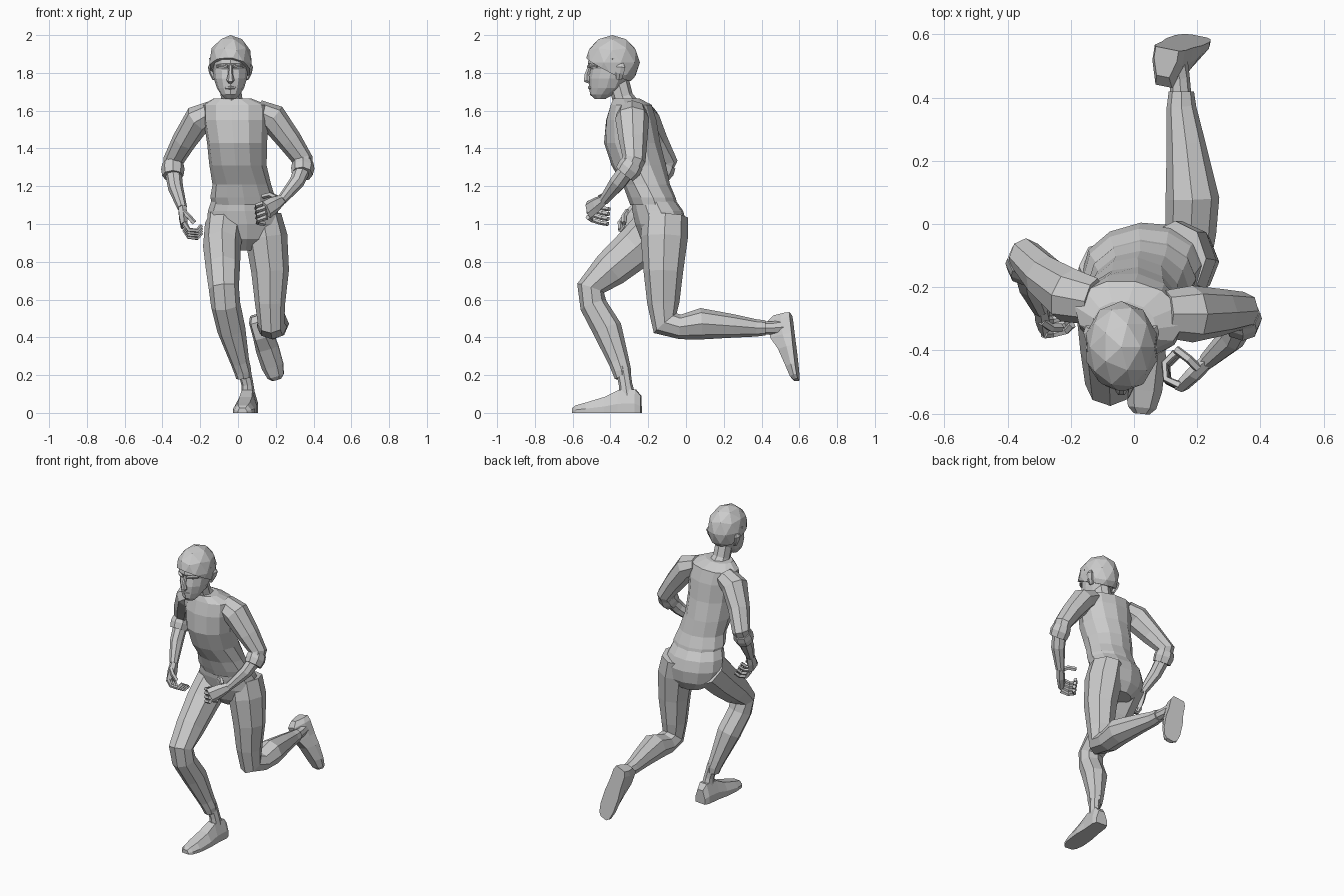
import bpy, bmesh, math
from mathutils import Vector as V


def skin(name, rings):
    """Bridge equal-sized point rings into a closed flat-shaded mesh."""
    bm = bmesh.new()
    vr = [[bm.verts.new(p) for p in r] for r in rings]
    n = len(vr[0])
    for a, b in zip(vr, vr[1:]):
        for i in range(n):
            bm.faces.new((a[i], a[(i + 1) % n], b[(i + 1) % n], b[i]))
    bm.faces.new(vr[0][::-1])
    bm.faces.new(vr[-1])
    bmesh.ops.recalc_face_normals(bm, faces=bm.faces)
    me = bpy.data.meshes.new(name)
    bm.to_mesh(me)
    bm.free()
    ob = bpy.data.objects.new(name, me)
    bpy.context.collection.objects.link(ob)
    return ob


def ring(c, side, depth, rx, ry, n):
    return [c + side * rx * math.cos(2 * math.pi * i / n)
            + depth * ry * math.sin(2 * math.pi * i / n) for i in range(n)]


def limb(name, secs, hint=(1, 0, 0), n=8):
    """Tube along a path; section = x, y, z, radius along hint, other radius."""
    pts = [V(s[:3]) for s in secs]
    rings = []
    for i, s in enumerate(secs):
        t = V((0, 0, 0))
        if i:
            t += (pts[i] - pts[i - 1]).normalized()
        if i < len(pts) - 1:
            t += (pts[i + 1] - pts[i]).normalized()
        t.normalize()
        h = V(hint)
        side = (h - t * h.dot(t)).normalized()
        rings.append(ring(pts[i], side, t.cross(side), s[3], s[-1], n))
    return skin(name, rings)


def stack(name, secs, n=12):
    """Level slices; section = z, centre x, front y, back y, half width, twist."""
    rings = []
    for z, cx, y0, y1, hw, k in secs:
        side = V((1, k, 0)).normalized()
        rings.append(ring(V((cx, (y0 + y1) / 2, z)), side, V((-side.y, side.x, 0)),
                          hw, (y1 - y0) / 2, n))
    return skin(name, rings)


def shoe(name, heel, fwd, up):
    heel, f, u = V(heel), V(fwd).normalized(), V(up)
    u = (u - f * u.dot(f)).normalized()
    s = f.cross(u)
    rings = []
    for t, w, h in [(0, .038, .09), (.03, .05, .125), (.12, .052, .12), (.19, .06, .085),
                    (.29, .058, .055), (.345, .045, .04), (.365, .025, .025)]:
        prof = [(-w, 0), (w, 0), (w, .4 * h), (.55 * w, h), (-.55 * w, h), (-w, .4 * h)]
        rings.append([heel + f * t + s * a + u * b for a, b in prof])
    return skin(name, rings)


def hand(name, wrist, knuckle, spread, curl, thumb):
    w, k, s = V(wrist), V(knuckle), V(spread).normalized()
    m = w.lerp(k, .5)
    limb(name + "_palm", [(*w, .027, .024), (*m, .043, .026), (*k, .05, .02)], s, 6)
    for i in range(4):
        p = k + s * (i - 1.5) * .026
        secs = [(*p, .014)]
        for c in curl:
            p = p + V(c)
            secs.append((*p, .012))
        limb(f"{name}_finger_{i + 1}", secs, s, 5)
    p, secs = w.lerp(k, .35) + s * thumb[0], []
    for c in [(0, 0, 0)] + thumb[1:]:
        p = p + V(c)
        secs.append((*p, .014))
    limb(name + "_thumb", secs, s, 5)


# Shirt body and trousers seat
stack("shirt_body", [
    (1.10, .03, -.295, -.045, .165, .05), (1.14, .025, -.31, -.055, .172, .05),
    (1.21, .02, -.335, -.085, .155, 0), (1.31, .0, -.395, -.105, .152, -.08),
    (1.43, -.005, -.435, -.135, .16, -.12), (1.55, -.01, -.425, -.155, .175, -.17),
    (1.63, -.015, -.40, -.18, .175, -.17), (1.665, -.03, -.385, -.245, .10, -.17)])
stack("trouser_seat", [
    (.86, .035, -.18, -.04, .09, .1), (.92, .035, -.24, -.005, .17, .1),
    (1.0, .035, -.27, .005, .20, .1), (1.07, .025, -.285, -.015, .185, .08),
    (1.14, .025, -.29, -.065, .16, .05)])

# Trouser legs: planted right leg, trailing left leg, gathered cuffs
limb("right_trouser_leg", [
    (-.07, -.14, 1.0, .105, .125), (-.085, -.26, .88, .10, .115), (-.08, -.40, .76, .09, .098),
    (-.075, -.505, .66, .08, .075), (-.065, -.49, .57, .078, .072), (-.035, -.415, .44, .075, .078),
    (.01, -.355, .27, .05, .055), (.025, -.34, .22, .046, .05), (.03, -.335, .185, .04, .042)])
limb("left_trouser_leg", [
    (.13, -.11, 1.04, .10, .12), (.15, -.115, .93, .112, .125), (.17, -.12, .75, .10, .105),
    (.17, -.12, .58, .08, .085), (.175, -.11, .475, .07, .08), (.18, -.03, .455, .08, .065),
    (.185, .08, .472, .085, .083), (.165, .25, .46, .062, .062), (.15, .37, .45, .047, .046),
    (.15, .42, .45, .04, .04)])

# Ankles and shoes
limb("right_ankle", [(.03, -.335, .24, .035, .038), (.05, -.32, .15, .032, .036),
                     (.055, -.31, .08, .038, .045)])
limb("left_ankle", [(.15, .38, .45, .034, .034), (.145, .46, .45, .032, .034),
                    (.13, .52, .455, .04, .04)])
shoe("right_shoe", (.06, -.238, 0), (-.1, -1, 0), (0, 0, 1))
shoe("left_shoe", (.105, .555, .525), (.1, .04, -.345), (-.2, -1, 0))

# Sleeves rolled at the elbow, with a cuff band
limb("right_sleeve", [(-.13, -.245, 1.595, .075, .06), (-.21, -.225, 1.555, .088, .078),
                      (-.285, -.165, 1.44, .07, .065), (-.342, -.105, 1.335, .06, .055),
                      (-.345, -.135, 1.275, .056, .052)], (0, 1, 0))
limb("left_sleeve", [(.10, -.285, 1.60, .075, .06), (.185, -.285, 1.56, .09, .078),
                     (.275, -.28, 1.44, .075, .065), (.342, -.275, 1.34, .062, .055),
                     (.342, -.31, 1.275, .058, .05)], (0, 1, 0))
limb("right_cuff", [(-.345, -.11, 1.32, .06, .056), (-.345, -.125, 1.29, .066, .062),
                    (-.345, -.145, 1.255, .058, .056)], (0, 1, 0))
limb("left_cuff", [(.343, -.28, 1.325, .06, .056), (.343, -.30, 1.295, .066, .062),
                   (.34, -.325, 1.265, .058, .056)], (0, 1, 0))

# Forearms and curled hands
limb("right_forearm", [(-.345, -.12, 1.29, .045, .045), (-.33, -.19, 1.19, .045, .04),
                       (-.295, -.27, 1.085, .028, .026)], (0, 1, 0))
limb("left_forearm", [(.345, -.30, 1.30, .045, .045), (.31, -.36, 1.22, .046, .04),
                      (.23, -.435, 1.125, .028, .026)], (0, 1, 0))
hand("right_hand", (-.295, -.265, 1.09), (-.285, -.315, .99), (0, -.87, .5),
     [(.025, 0, -.04), (.045, .01, -.005), (.02, .02, .025)],
     [.03, (.03, -.02, -.03), (.03, .0, -.035)])
hand("left_hand", (.235, -.43, 1.13), (.15, -.515, 1.075), (.1, -.1, -1),
     [(-.045, .02, -.015), (-.005, .05, -.015), (.035, .035, -.005)],
     [-.03, (-.03, .03, .015), (-.04, .03, -.01)])

# Neck and head
HX = -.04
limb("neck", [(-.03, -.305, 1.61, .075, .07), (-.035, -.335, 1.67, .056, .056),
              (HX, -.36, 1.76, .055, .058)])
stack("head", [
    (1.663, HX, -.485, -.425, .03, 0), (1.685, HX, -.508, -.385, .05, 0),
    (1.72, HX, -.512, -.33, .072, 0), (1.77, HX, -.515, -.30, .088, 0),
    (1.82, HX, -.505, -.28, .093, 0), (1.85, HX, -.52, -.275, .096, 0),
    (1.92, HX, -.505, -.275, .09, 0), (1.96, HX, -.46, -.31, .05, 0)])

# Face details
limb("nose", [(HX, -.508, 1.84, .01, .01), (HX, -.525, 1.79, .014, .014),
              (HX, -.525, 1.762, .021, .02), (HX, -.51, 1.75, .014, .01)], n=6)
limb("lips", [(HX - .03, -.495, 1.72, .006, .008), (HX, -.511, 1.722, .01, .009),
              (HX + .03, -.495, 1.72, .006, .008)], (0, 0, 1), 6)
for side, sx in (("right", -1), ("left", 1)):
    limb(side + "_brow", [(HX + sx * .015, -.517, 1.834, .008, .01),
                          (HX + sx * .045, -.505, 1.84, .01, .01),
                          (HX + sx * .072, -.47, 1.835, .007, .008)], (0, 0, 1), 5)
    limb(side + "_ear", [(HX + sx * .085, -.355, 1.765, .01, .016),
                         (HX + sx * .10, -.35, 1.80, .013, .024),
                         (HX + sx * .107, -.345, 1.83, .013, .027),
                         (HX + sx * .10, -.345, 1.85, .008, .015)], n=6)
    limb(side + "_sideburn", [(HX + sx * .093, -.39, 1.88, .02, .035),
                              (HX + sx * .09, -.39, 1.82, .012, .02)], n=6)

# Hair cap, cut from the fringe down to the nape
bm = bmesh.new()
bmesh.ops.create_icosphere(bm, subdivisions=2, radius=1)
for v in bm.verts:
    v.co = V((HX + v.co.x * .117, -.39 + v.co.y * .146, 1.855 + v.co.z * .145))
cut = bmesh.ops.bisect_plane(bm, geom=bm.verts[:] + bm.edges[:] + bm.faces[:],
                             plane_co=(HX, -.53, 1.88), plane_no=(.12, .52, 1), clear_inner=True)
bmesh.ops.contextual_create(bm, geom=[e for e in cut["geom_cut"] if isinstance(e, bmesh.types.BMEdge)])
bmesh.ops.recalc_face_normals(bm, faces=bm.faces)
me = bpy.data.meshes.new("hair")
bm.to_mesh(me)
bm.free()
bpy.context.collection.objects.link(bpy.data.objects.new("hair", me))
